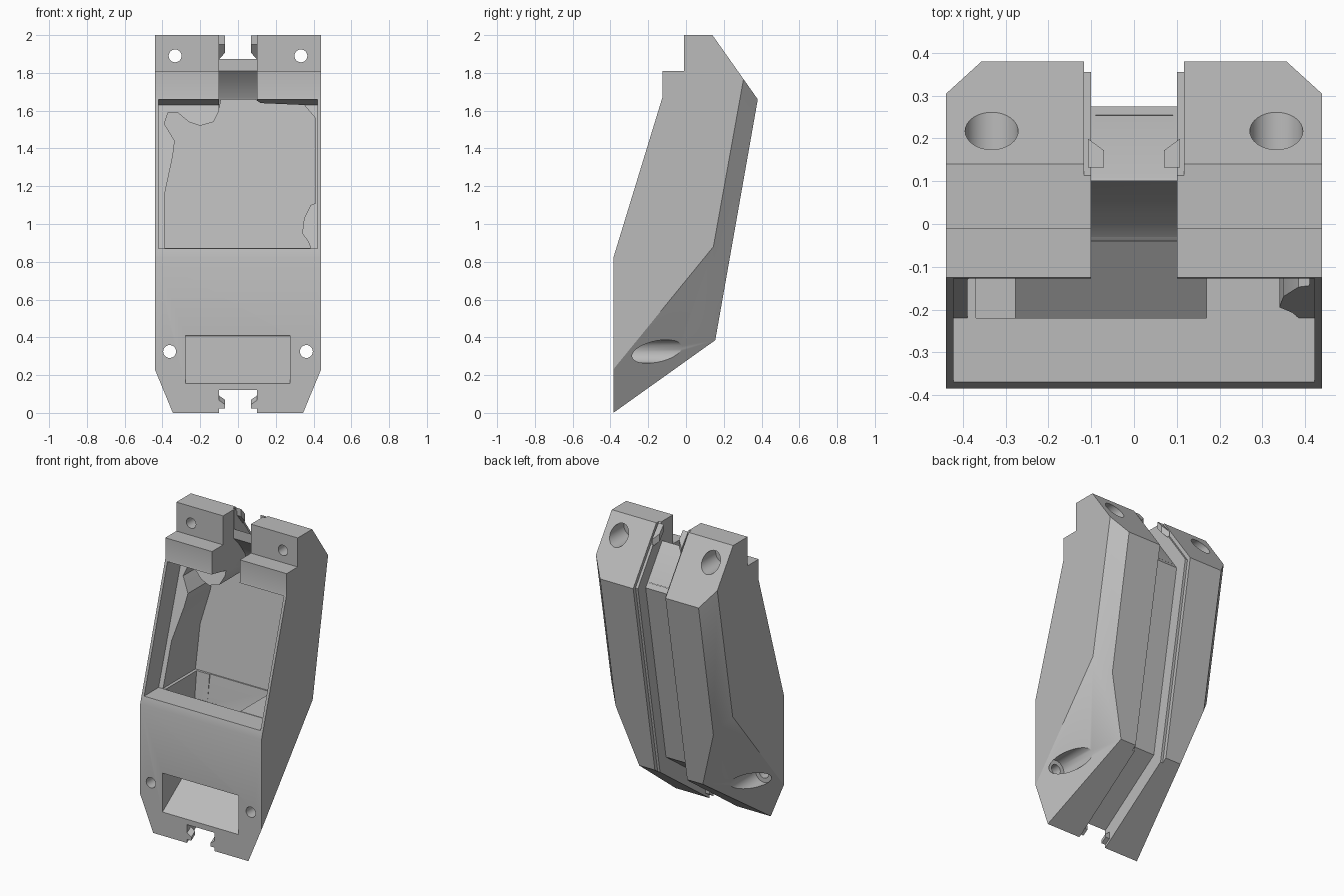
import bpy, bmesh
from mathutils import Vector
from math import radians

if "Cube" in bpy.data.objects:
    bpy.data.objects.remove(bpy.data.objects["Cube"])

grey = bpy.data.materials.new("light_grey")
grey.use_nodes = True
grey.diffuse_color = (0.5, 0.5, 0.5, 1)
grey.node_tree.nodes["Principled BSDF"].inputs["Base Color"].default_value = (0.5, 0.5, 0.5, 1)


def solid(name, ring_a, ring_b):
    """Closed solid between two matching rings of points."""
    bm = bmesh.new()
    a = [bm.verts.new(p) for p in ring_a]
    b = [bm.verts.new(p) for p in ring_b]
    bm.faces.new(a)
    bm.faces.new(b[::-1])
    for i in range(len(a)):
        j = (i + 1) % len(a)
        bm.faces.new((a[j], a[i], b[i], b[j]))
    bmesh.ops.recalc_face_normals(bm, faces=bm.faces)
    mesh = bpy.data.meshes.new(name)
    bm.to_mesh(mesh)
    bm.free()
    mesh.materials.append(grey)
    ob = bpy.data.objects.new(name, mesh)
    bpy.context.collection.objects.link(ob)
    return ob


def side_prism(name, profile, x0, x1):
    """Side profile (y, z) swept across x."""
    return solid(name, [(x0, y, z) for y, z in profile], [(x1, y, z) for y, z in profile])


def cylinder(name, x, z, r, y0, y1):
    bm = bmesh.new()
    bmesh.ops.create_circle(bm, segments=32, radius=r)
    ring = [(v.co.x + x, v.co.y + z) for v in bm.verts]
    bm.free()
    return solid(name, [(u, y0, w) for u, w in ring], [(u, y1, w) for u, w in ring])


def cut(target, cutter):
    cutter.hide_render = True
    mod = target.modifiers.new("cut", 'BOOLEAN')
    mod.operation = 'DIFFERENCE'
    mod.solver = 'EXACT'
    mod.object = cutter
    bpy.ops.object.select_all(action='DESELECT')
    bpy.context.view_layer.objects.active = target
    target.select_set(True)
    bpy.ops.object.modifier_apply(modifier=mod.name)
    bpy.data.objects.remove(cutter)


# Housing block from its side outline
body = side_prism("housing", [
    (-.385, 0), (-.385, .82), (-.125, 1.67), (-.125, 1.81), (-.01, 1.81),
    (-.01, 2), (.14, 2), (.38, 1.66), (.155, .385)], -.44, .44)

# Chamfer the rear long edges and the lower corners
bm = bmesh.new()
bm.from_mesh(body.data)
chamfers = [((.44, .145, .88), (.44, .305, 1.77), (.355, .242, .88)),
            ((.44, .145, .88), (.44, -.385, .23), (.345, -.385, 0))]
for side in (1, -1):
    for pts in chamfers:
        p, q, r = [Vector((side * x, y, z)) for x, y, z in pts]
        n = (q - p).cross(r - p)
        if n.x * side < 0:
            n = -n
        res = bmesh.ops.bisect_plane(bm, geom=bm.verts[:] + bm.edges[:] + bm.faces[:],
                                     plane_co=p, plane_no=n, clear_outer=True)
        rim = [e for e in res["geom_cut"] if isinstance(e, bmesh.types.BMEdge)]
        bmesh.ops.holes_fill(bm, edges=rim, sides=0)
bmesh.ops.recalc_face_normals(bm, faces=bm.faces)
bm.to_mesh(body.data)
bm.free()

# Channel running under the base, up the back and over the top
channel = [(-.5, .038), (.064, .44), (.275, 1.63), (.11, 1.865), (.09, 1.88),
           (-.5, 1.88), (-.5, 2.2), (.6, 2.2), (.6, -.3), (-.5, -.3)]
cut(body, side_prism("channel_cutter", channel, -.1, .1))
mouth = [(.125, .36), (.355, 1.655), (.1, 2.02), (.6, 2.2), (.6, .36)]
cut(body, side_prism("channel_mouth_cutter", mouth, -.117, .117))

# Shallow front recess, then the deeper shaped compartment
recess = [(-.6, .87), (-.22, .87), (.02, 1.63), (-.12, 1.66), (-.6, 1.66)]
cut(body, side_prism("recess_cutter", recess, -.422, .422))
outline = [(-.39, .872), (-.39, 1.15), (-.345, 1.36), (-.335, 1.44), (-.365, 1.49),
           (-.39, 1.53), (-.37, 1.59), (-.32, 1.59), (-.26, 1.54), (-.2, 1.52),
           (-.13, 1.54), (-.1, 1.6), (-.09, 1.66), (.09, 1.66), (.12, 1.64),
           (.35, 1.63), (.41, 1.56), (.41, 1.11), (.385, 1.1), (.35, 1.03),
           (.34, .95), (.37, .91), (.385, .872)]
cut(body, solid("compartment_cutter", [(x, -.6, z) for x, z in outline],
                [(x, .03 + .1765 * (z - .385), z) for x, z in outline]))

# Gap between the two front blocks, curving into the compartment wall
gap = [(-.5, 1.55), (.235, 1.55), (.24, 1.61), (.215, 1.67), (.15, 1.76),
       (.1, 1.81), (.1, 2.1), (-.5, 2.1)]
cut(body, side_prism("gap_cutter", gap, -.101, .101))

# Lower window with its ramp, and the shaft joining it to the compartment
window = [(-.5, .41), (-.5, .073), (-.385, .155), (-.03, .408), (-.03, .41)]
cut(body, side_prism("window_cutter", window, -.278, .275))
shaft = [(-.22, .95), (-.22, .4), (-.04, .4), (.02, .455), (.055, .55), (.112, .9), (.112, .95)]
cut(body, side_prism("shaft_cutter", shaft, -.277, .17))
cut(body, side_prism("shaft_side_cutter", [(-.22, .95), (-.22, .7), (.08, .7), (.11, .95)], -.37, -.2))

# Four screw holes with wide counterbores from behind
for side in (1, -1):
    for x, z, bore_start in ((.333, 1.89, .08), (.362, .325, -.29)):
        cut(body, cylinder("screw_cutter", side * x, z, .034, -.6, .6))
        cut(body, cylinder("counterbore_cutter", side * x, z, .062, bore_start, .6))

bpy.ops.object.shade_smooth_by_angle(angle=radians(28))

# Small retaining hooks at both ends of the channel
for side, label in ((1, "left"), (-1, "right")):
    low = [(.112, .075), (.07, .045), (.07, .022), (.112, .022)]
    solid("lower_hook_" + label, [(side * x, -.384, z) for x, z in low],
          [(side * x, -.345, z + .025) for x, z in low])
    top = [(.108, .2), (.07, .172), (.07, .132), (.108, .132)]
    solid("upper_hook_" + label,
          [(side * x, y, 1.999 - max(0, y - .14) * 1.42) for x, y in top],
          [(side * x, y, 1.95 - max(0, y - .14) * 1.42) for x, y in top])
